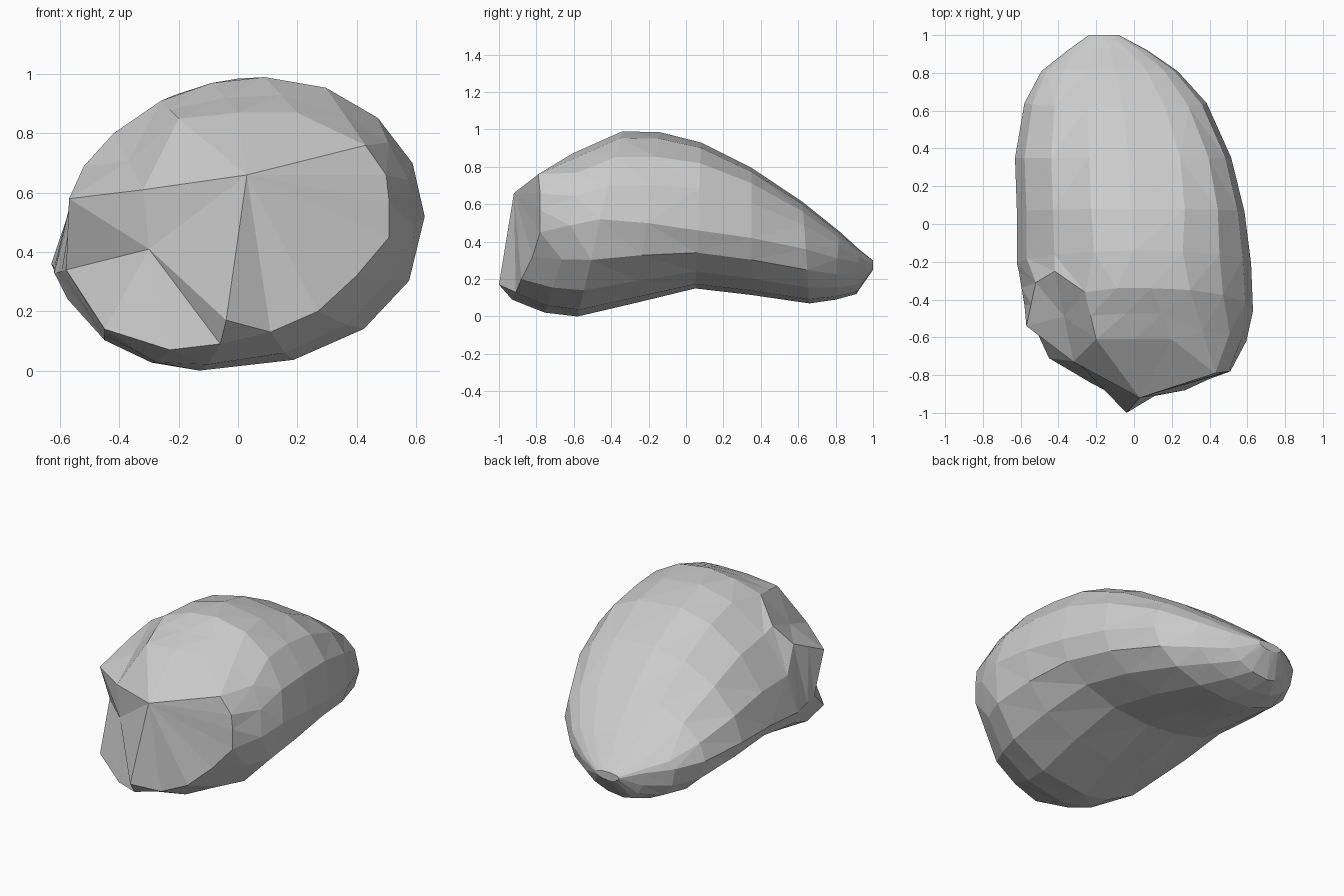
import bpy, bmesh, math

if "Cube" in bpy.data.objects:
    bpy.data.objects.remove(bpy.data.objects["Cube"])

N = 16  # points per ring, counted from the right side over the top

# Cross-sections from front to back: y of crown, y of underside, (x, z) left, right,
# crown and underside, roundness of upper left, upper right, lower left and lower right
SECTIONS = [
    (-0.34, -0.58, (-0.60, 0.32), (0.63, 0.52), (0.09, 0.99), (-0.13, 0.00), (1.9, 2.0, 1.8, 2.2)),
    (-0.14, -0.28, (-0.62, 0.33), (0.62, 0.50), (0.00, 0.985), (-0.08, 0.07), (1.8, 2.2, 1.8, 2.1)),
    (0.08, 0.05, (-0.62, 0.35), (0.585, 0.46), (-0.02, 0.93), (-0.06, 0.15), (1.8, 2.6, 1.9, 2.0)),
    (0.35, 0.35, (-0.63, 0.36), (0.515, 0.42), (-0.03, 0.795), (-0.08, 0.115), (1.8, 2.8, 2.0, 2.0)),
    (0.62, 0.66, (-0.58, 0.34), (0.385, 0.36), (-0.06, 0.615), (-0.13, 0.07), (1.9, 2.8, 2.2, 2.0)),
    (0.82, 0.80, (-0.49, 0.33), (0.23, 0.31), (-0.10, 0.455), (-0.18, 0.09), (1.9, 2.7, 2.4, 2.0)),
    (0.93, 0.91, (-0.35, 0.31), (0.07, 0.29), (-0.13, 0.355), (-0.21, 0.12), (2.0, 2.4, 2.2, 2.0)),
    (1.00, 1.00, (-0.24, 0.28), (-0.08, 0.28), (-0.16, 0.30), (-0.16, 0.25), (2.0, 2.0, 2.0, 2.0)),
]

# Chipped rim around the broken front face
FRONT_RIM = [
    (0.51, -0.78, 0.45), (0.51, -0.78, 0.57), (0.50, -0.78, 0.66), (0.43, -0.79, 0.76),
    (0.20, -0.61, 0.87), (0.00, -0.61, 0.87), (-0.20, -0.61, 0.85), (-0.32, -0.73, 0.61),
    (-0.57, -0.54, 0.58), (-0.58, -0.43, 0.34), (-0.45, -0.71, 0.14), (-0.23, -0.84, 0.07),
    (-0.06, -0.93, 0.09), (0.11, -0.91, 0.13), (0.27, -0.88, 0.20), (0.40, -0.82, 0.32),
]

# Set-back edge of the broken left shoulder, replacing points 5 to 9 of the first section
SHOULDER = [(-0.09, -0.34, 0.97), (-0.26, -0.36, 0.91), (-0.42, -0.25, 0.80),
            (-0.52, -0.31, 0.69), (-0.61, -0.25, 0.33)]


def section_ring(y_top, y_bottom, left, right, top, bottom, powers):
    """Join four rounded quarters between the extremes of a section."""
    ring = []
    for k in range(N):
        a = 2 * math.pi * k / N
        c, s = math.cos(a), math.sin(a)
        side = right if c >= 0 else left
        pole = top if s >= 0 else bottom
        p = powers[(0 if s >= 0 else 2) + (1 if c >= 0 else 0)]
        u, v = abs(c) ** (2 / p), abs(s) ** (2 / p)
        x = pole[0] + (side[0] - pole[0]) * u
        z = side[1] + (pole[1] - side[1]) * v
        y = (y_top + y_bottom) / 2 + (y_top - y_bottom) / 2 * s
        ring.append((x, y, z))
    return ring


def swollen_ring(a, b):
    """Halfway ring, pushed outward on the unbroken right and lower sides."""
    ring = []
    for k, (p, q) in enumerate(zip(a, b)):
        x, y, z = ((m + n) / 2 for m, n in zip(p, q))
        push = 0.025 if k < 3 or k > 10 else 0.0
        r = math.hypot(x, z - 0.45)
        ring.append((x + push * x / r, y, z + push * (z - 0.45) / r))
    return ring


outlines = [FRONT_RIM] + [section_ring(*s) for s in SECTIONS]
outlines[1][5:10] = SHOULDER
outlines.insert(1, swollen_ring(outlines[0], outlines[1]))

bm = bmesh.new()
rings = [[bm.verts.new(p) for p in pts] for pts in outlines]

# Rounded body
for a, b in zip(rings, rings[1:]):
    for i in range(N):
        j = (i + 1) % N
        bm.faces.new((a[i], a[j], b[j], b[i]))
bm.faces.new(rings[-1])

# Front facets: brow, lower point and hollow
rim = rings[0]
brow = bm.verts.new((0.03, -0.92, 0.66))
point = bm.verts.new((-0.04, -1.0, 0.17))
hollow = bm.verts.new((-0.30, -0.73, 0.41))


def fan(centre, chain):
    for a, b in zip(chain, chain[1:]):
        bm.faces.new((centre, a, b))


fan(brow, [point] + rim[13:] + rim[:8] + [hollow, point])
fan(hollow, rim[7:13] + [point])
bm.faces.new((point, rim[12], rim[13]))

bmesh.ops.triangulate(bm, faces=bm.faces[:])
bmesh.ops.recalc_face_normals(bm, faces=bm.faces[:])
mesh = bpy.data.meshes.new("rock")
bm.to_mesh(mesh)
bm.free()
bpy.context.collection.objects.link(bpy.data.objects.new("rock", mesh))
